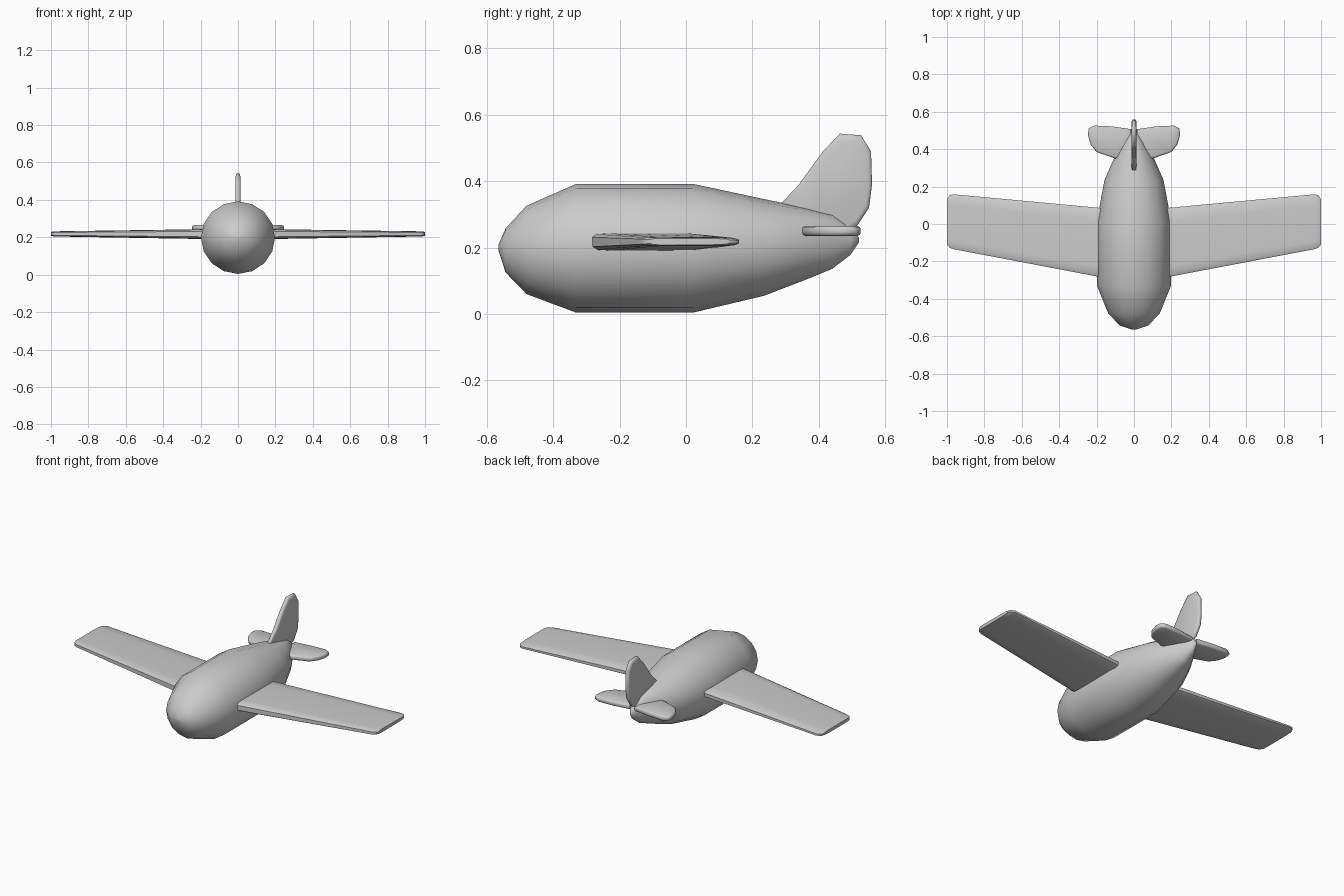
import bpy, math
from mathutils import Vector

if "Cube" in bpy.data.objects:
    bpy.data.objects.remove(bpy.data.objects["Cube"])


def make(name, rings, mirror=False, angle=40):
    """Skin a list of equal-length point rings and cap both ends."""
    n = len(rings[0])
    verts = [p for r in rings for p in r]
    faces = [(i * n + j, i * n + (j + 1) % n, (i + 1) * n + (j + 1) % n, (i + 1) * n + j)
             for i in range(len(rings) - 1) for j in range(n)]
    faces += [tuple(reversed(range(n))), tuple(range(len(verts) - n, len(verts)))]
    mesh = bpy.data.meshes.new(name)
    mesh.from_pydata(verts, [], faces)
    ob = bpy.data.objects.new(name, mesh)
    bpy.context.collection.objects.link(ob)
    bpy.ops.object.select_all(action='DESELECT')
    ob.select_set(True)
    bpy.context.view_layer.objects.active = ob
    bpy.ops.object.mode_set(mode='EDIT')
    bpy.ops.mesh.select_all(action='SELECT')
    bpy.ops.mesh.normals_make_consistent(inside=False)
    bpy.ops.object.mode_set(mode='OBJECT')
    bpy.ops.object.shade_smooth_by_angle(angle=math.radians(angle))
    if mirror:
        ob.modifiers.new("Mirror", 'MIRROR')
    return ob


def plate(name, outline, half, place, mirror=False):
    """Thin plate with a rounded rim; place maps (a, b, thickness) to 3D."""
    c = sum((Vector(p) for p in outline), Vector((0, 0))) / len(outline)
    rings = []
    for scale, t in ((0.88, -1), (0.97, -0.75), (1, -0.3), (1, 0.3), (0.97, 0.75), (0.88, 1)):
        pts = [c + (Vector(p) - c) * scale for p in outline]
        rings.append([place(p.x, p.y, t * half) for p in pts])
    return make(name, rings, mirror, 60)


# Fuselage: y, half width, bottom z, top z
stations = [(-0.564, 0.012, 0.19, 0.21), (-0.543, 0.075, 0.125, 0.258),
            (-0.48, 0.137, 0.06, 0.326), (-0.33, 0.198, 0.004, 0.392),
            (0.02, 0.198, 0.004, 0.392), (0.235, 0.158, 0.055, 0.346),
            (0.36, 0.103, 0.103, 0.32), (0.44, 0.055, 0.136, 0.301),
            (0.495, 0.022, 0.178, 0.262), (0.52, 0.006, 0.215, 0.23)]
SIDES = 16
rings = []
for y, w, lo, hi in stations:
    rings.append([(w * math.sin(math.tau * k / SIDES), y,
                   (lo + hi) / 2 + (hi - lo) / 2 * math.cos(math.tau * k / SIDES))
                  for k in range(SIDES)])
make("fuselage", rings, angle=60)

# Wings: x, leading y, trailing y, half thickness, middle z
section = [(0, -0.55), (0, 0.55), (0.04, 0.9), (0.15, 1), (0.8, 0.95), (0.96, 0.75),
           (1, 0.4), (1, -0.4), (0.96, -0.75), (0.8, -0.95), (0.15, -1), (0.04, -0.9)]
spans = [(0.12, -0.295, 0.08, 0.027, 0.217), (0.2, -0.28, 0.088, 0.026, 0.217),
         (0.968, -0.134, 0.159, 0.014, 0.218), (0.988, -0.125, 0.152, 0.013, 0.218),
         (1.0, -0.108, 0.132, 0.01, 0.218)]
make("wing", [[(x, a + (b - a) * u, z + h * v) for u, v in section]
              for x, a, b, h, z in spans], True)

# Tailplane halves
plate("tailplane", [(0.02, 0.42), (0.06, 0.35), (0.1, 0.35), (0.2, 0.385), (0.232, 0.425),
                    (0.246, 0.475), (0.243, 0.51), (0.212, 0.526), (0.12, 0.522), (0.015, 0.507)],
      0.015, lambda a, b, t: (a, b, 0.25 + t), True)

# Tail fin
plate("tail_fin", [(0.285, 0.332), (0.34, 0.39), (0.41, 0.487), (0.463, 0.543), (0.527, 0.538),
                   (0.557, 0.49), (0.56, 0.39), (0.551, 0.32), (0.515, 0.265), (0.47, 0.24),
                   (0.38, 0.29)],
      0.013, lambda a, b, t: (t, a, b))
